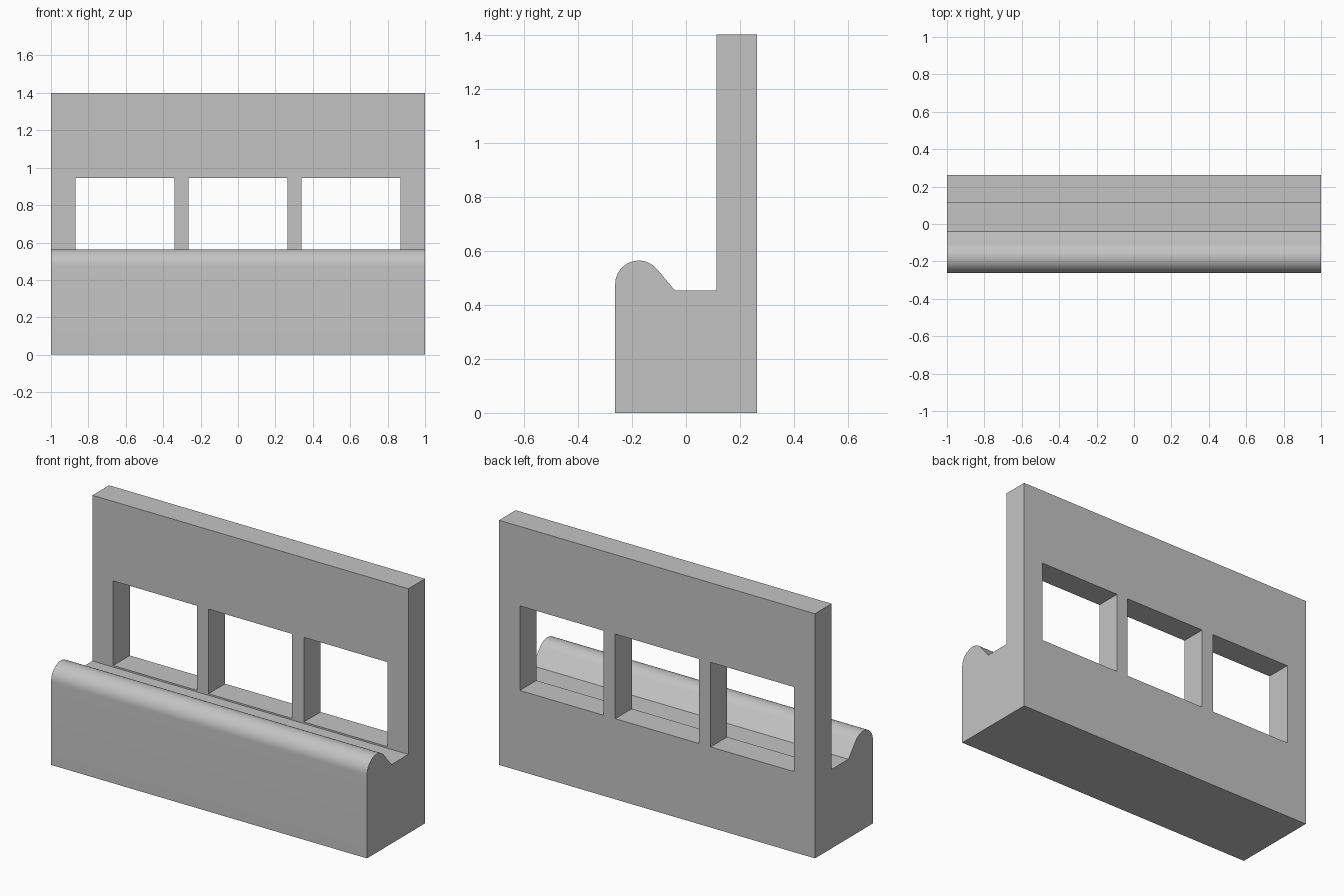
import bpy, bmesh
from math import sin, cos, pi, radians
from mathutils import Matrix

cube = bpy.data.objects.get("Cube")
if cube:
    bpy.data.objects.remove(cube, do_unlink=True)

HALF = 1.0      # half length
DEPTH = 0.262   # half depth

grey = bpy.data.materials.new("plain_grey")
grey.use_nodes = True
colour = (0.55, 0.55, 0.55, 1)
grey.diffuse_color = colour
grey.node_tree.nodes["Principled BSDF"].inputs["Base Color"].default_value = colour


def make_object(name, bm):
    mesh = bpy.data.meshes.new(name)
    bmesh.ops.recalc_face_normals(bm, faces=bm.faces)
    bm.to_mesh(mesh)
    bm.free()
    mesh.materials.append(grey)
    obj = bpy.data.objects.new(name, mesh)
    bpy.context.collection.objects.link(obj)
    return obj


# Side profile: base, rounded front lip, gutter and tall back wall
RADIUS, STEPS = 0.0875, 24
lip_y, lip_z = -DEPTH + RADIUS, 0.476
profile = [(-DEPTH, 0)]
for i in range(STEPS + 1):
    a = pi + (radians(37) - pi) * i / STEPS
    profile.append((lip_y + RADIUS * cos(a), lip_z + RADIUS * sin(a)))
profile += [(-0.04, 0.452), (0.112, 0.452), (0.112, 1.4), (DEPTH, 1.4), (DEPTH, 0)]

bm = bmesh.new()
face = bm.faces.new([bm.verts.new((-HALF, y, z)) for y, z in profile])
swept = bmesh.ops.extrude_face_region(bm, geom=[face], use_keep_orig=True)
moved = [v for v in swept["geom"] if isinstance(v, bmesh.types.BMVert)]
bmesh.ops.translate(bm, verts=moved, vec=(2 * HALF, 0, 0))
wall = make_object("windowed_wall", bm)

# Three equal window openings through the back wall
SILL, HEAD, WIDTH, PITCH = 0.461, 0.945, 0.529, 0.604
bm = bmesh.new()
for i in (-1, 0, 1):
    place = Matrix.Translation((i * PITCH, 0.2, (SILL + HEAD) / 2))
    size = Matrix.Diagonal((WIDTH, 0.3, HEAD - SILL, 1))
    bmesh.ops.create_cube(bm, size=1, matrix=place @ size)
cutter = make_object("window_cutter", bm)
cutter.hide_render = True

cut = wall.modifiers.new("windows", 'BOOLEAN')
cut.operation = 'DIFFERENCE'
cut.solver = 'EXACT'
cut.object = cutter

# Apply the cut, then smooth only the rounded lip
bpy.ops.object.select_all(action='DESELECT')
wall.select_set(True)
bpy.context.view_layer.objects.active = wall
bpy.ops.object.modifier_apply(modifier=cut.name)
bpy.data.objects.remove(cutter, do_unlink=True)
bpy.ops.object.shade_smooth_by_angle(angle=radians(30))
